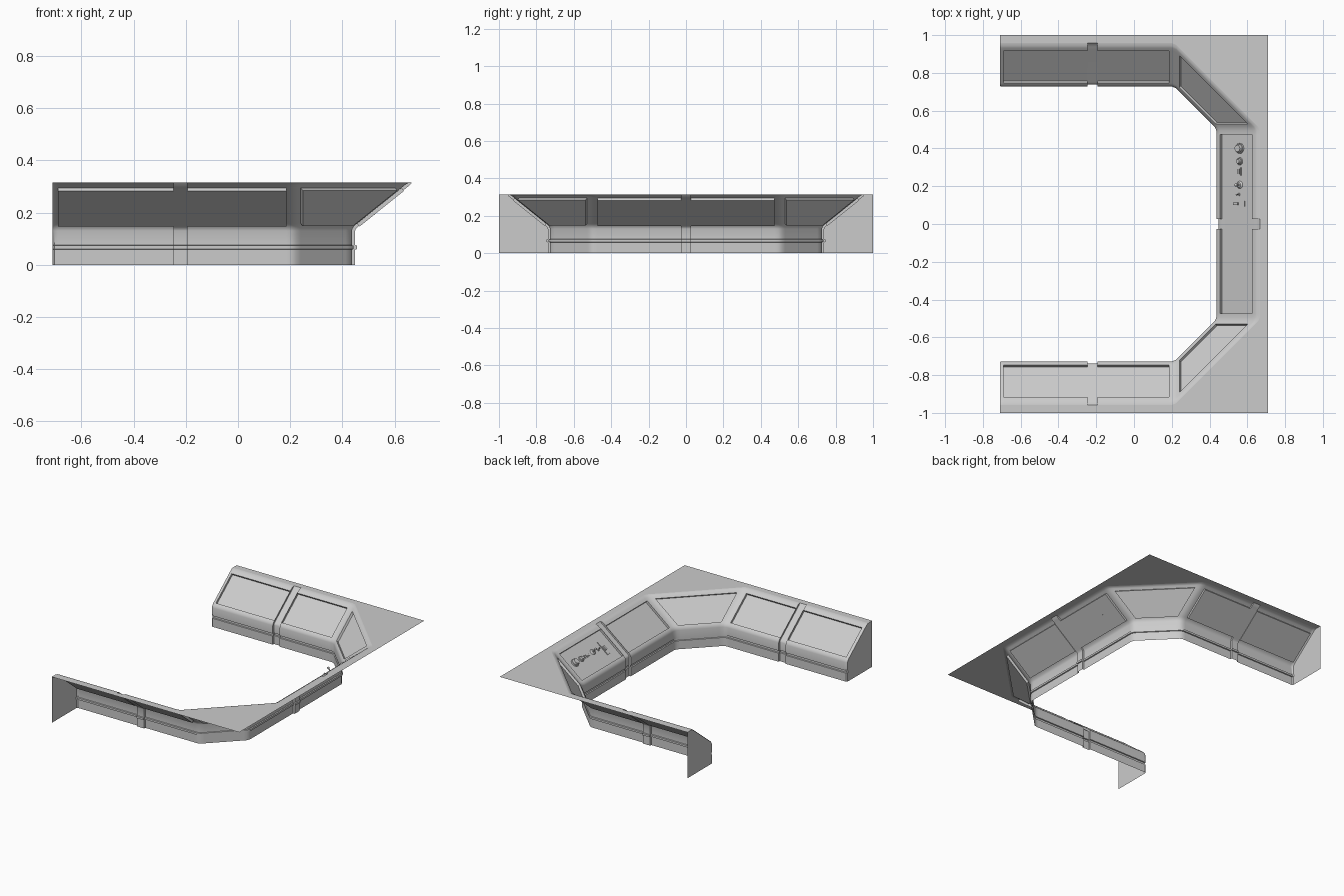
import bpy, bmesh, math
from mathutils import Matrix, Vector

if "Cube" in bpy.data.objects:
    bpy.data.objects.remove(bpy.data.objects["Cube"])

TOP = 0.315
# console section: inset from wall face, height, angle of the inward normal
PROFILE = [(0, 0, 0), (0, .058, 0), (.007, .06, 0), (.007, .073, 0), (0, .075, 0),
           (0, .13, 0), (.004, .142, 20), (.012, .1516, 42), (.02, .158, 51.3),
           (.19, .2945, 51.3), (.205, .3065, 60), (.215, .3125, 75), (.23, TOP, 90)]
PANEL_ROW = 8
CH = 0.012          # strap channel depth
N, E = (0, 1), (1, 0)

# half path: x, y, outward direction, depth, panel starts here
HALF = [(-.71, .733, N, 0, 0), (-.703, .727, N, 0, 0), (-.69, .727, N, 0, 1),
        (-.246, .727, N, 0, 0), (-.246, .727, N, CH, 0), (-.193, .727, N, CH, 0),
        (-.193, .727, N, 0, 1), (.185, .727, N, 0, 0), (.203, .727, N, 0, 0),
        (.2235, .7185, N, 0, 0), (.24, .702, N, 0, 1), (.412, .53, E, 0, 0),
        (.4275, .5145, E, 0, 0), (.436, .494, E, 0, 0), (.436, .474, E, 0, 1),
        (.436, .026, E, 0, 0), (.436, .026, E, CH, 0)]
PATH = HALF + [(x, -y, (d[0], -d[1]), c, 0) for x, y, d, c, _ in reversed(HALF)]
panels = [i for i, s in enumerate(HALF) if s[4]]
panels += [len(PATH) - 2 - i for i in panels]


def finish(bm, name, angle=40):
    me = bpy.data.meshes.new(name)
    bm.to_mesh(me)
    bm.free()
    ob = bpy.data.objects.new(name, me)
    bpy.context.collection.objects.link(ob)
    bpy.ops.object.select_all(action='DESELECT')
    ob.select_set(True)
    bpy.context.view_layer.objects.active = ob
    bpy.ops.object.shade_smooth_by_angle(angle=math.radians(angle))
    return ob


def ring(station):
    x, y, d, depth, _ = station
    pts = []
    for k, (off, z, a) in enumerate(PROFILE):
        c = 0 if k == len(PROFILE) - 1 else depth
        o = off + c * math.cos(math.radians(a))
        pts.append(Vector((x + d[0] * o, y + d[1] * o, z - c * math.sin(math.radians(a)))))
    return pts


rings = [ring(s) for s in PATH]

# console shell lofted around the U, with recessed panels
bm = bmesh.new()
grid = [[bm.verts.new(p) for p in r] for r in rings]
recess = []
for i in range(len(grid) - 1):
    for j in range(len(PROFILE) - 1):
        f = bm.faces.new((grid[i][j], grid[i + 1][j], grid[i + 1][j + 1], grid[i][j + 1]))
        if i in panels and j == PANEL_ROW:
            recess.append(f)
bm.normal_update()
bmesh.ops.inset_individual(bm, faces=recess, thickness=0, depth=-.015)
bmesh.ops.dissolve_degenerate(bm, dist=1e-6, edges=bm.edges[:])
finish(bm, "console_shell")


def sheet(name, pts, facing):
    bm = bmesh.new()
    f = bm.faces.new([bm.verts.new(p) for p in pts])
    f.normal_update()
    if f.normal.dot(Vector(facing)) < 0:
        f.normal_flip()
    bmesh.ops.triangulate(bm, faces=[f])
    finish(bm, name)


# flat top plate out to the room corners
edge = []
for r in rings:
    if not edge or (r[-1] - edge[-1]).length > 1e-5:
        edge.append(r[-1])
sheet("top_plate", edge + [Vector((x, y, TOP)) for x, y in
                           ((-.71, -1), (.71, -1), (.71, 1), (-.71, 1))], (0, 0, 1))

# end caps of both arms
for r, s, name in ((rings[0], 1, "end_cap_left"), (rings[-1], -1, "end_cap_right")):
    sheet(name, r + [Vector((-.71, s, TOP)), Vector((-.71, s, 0))], (-1, 0, 0))

# controls on the sloped end panel
a = math.radians(51.3)
U, W = Vector((0, 1, 0)), Vector((-math.cos(a), 0, math.sin(a)))
V = W.cross(U)


def frame(x, y, h):
    p = Vector((x, y, .146 + (x - .465) * .802)) + W * h
    return Matrix(((U.x, V.x, W.x, p.x), (U.y, V.y, W.y, p.y), (U.z, V.z, W.z, p.z), (0, 0, 0, 1)))


def knob(name, x, y, r1, r2, h, base=0):
    bm = bmesh.new()
    bmesh.ops.create_cone(bm, cap_ends=True, segments=20, radius1=r1, radius2=r2, depth=h,
                          matrix=frame(x, y, base + h / 2))
    finish(bm, name)


def ball(name, x, y, r, h):
    bm = bmesh.new()
    bmesh.ops.create_uvsphere(bm, u_segments=16, v_segments=8, radius=r, matrix=frame(x, y, h))
    finish(bm, name)


def block(name, x, y, su, sv, h, base=0):
    bm = bmesh.new()
    bmesh.ops.create_cube(bm, size=1, matrix=frame(x, y, base + h / 2) @ Matrix.Diagonal((su, sv, h, 1)))
    finish(bm, name)


knob("large_dial_base", .56, .40, .028, .026, .008)
knob("large_dial", .56, .40, .022, .018, .014, .008)
knob("small_dial_base", .56, .332, .02, .018, .007)
knob("small_dial", .56, .332, .014, .011, .012, .007)
block("switch_plate", .56, .277, .042, .022, .006)
block("switch_rocker", .56, .277, .026, .012, .006, .006)
knob("joystick_base", .56, .207, .02, .012, .008)
knob("joystick_stem", .56, .207, .004, .004, .026, .006)
ball("joystick_grip", .56, .207, .008, .034)
knob("toggle_base", .556, .156, .008, .007, .004)
knob("toggle_lever", .556, .156, .003, .004, .02, .003)
block("slider_plate", .55, .107, .028, .1, .005)
block("slider_handle", .545, .107, .014, .03, .009, .005)
